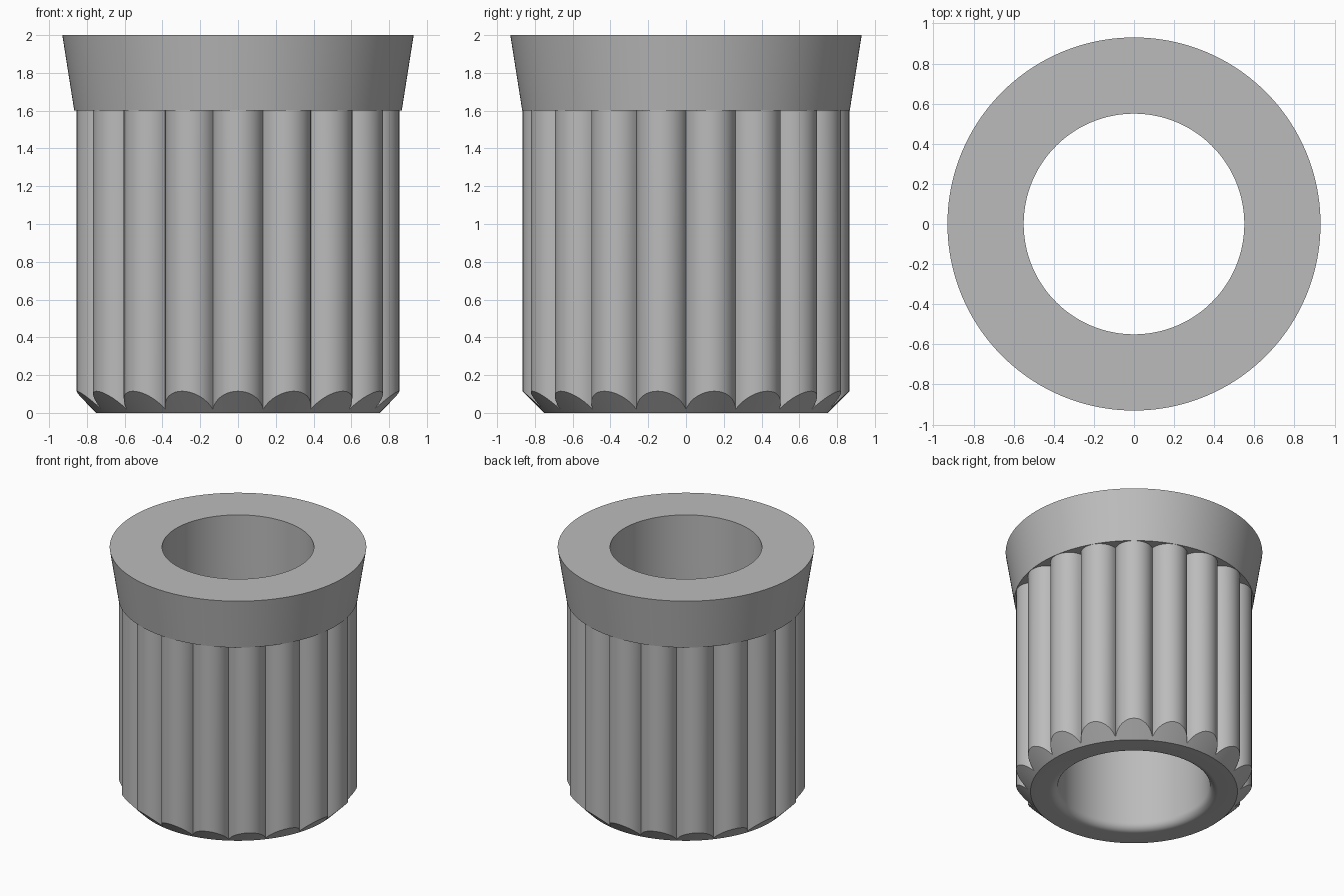
import bpy, bmesh
from math import sin, cos, pi, radians, sqrt, atan2, hypot

cube = bpy.data.objects.get("Cube")
if cube:
    bpy.data.objects.remove(cube, do_unlink=True)

FLUTES, STEPS = 18, 16            # lobes around the body, segments per lobe
LOBE_CENTRE, LOBE_R = 0.728, 0.137
BORE, FILLET = 0.55, 0.06
FOOT, SHOULDER, TOP = 0.75, 1.6, 2.0

grey = bpy.data.materials.new("plain grey")
grey.use_nodes = True
colour = (0.5, 0.5, 0.5, 1)
grey.diffuse_color = colour
grey.node_tree.nodes["Principled BSDF"].inputs["Base Color"].default_value = colour

# Fluted outline as (angle, radius): a ring of round lobes, one facing the front
half = pi / FLUTES
valley = LOBE_CENTRE * cos(half) + sqrt(LOBE_R**2 - (LOBE_CENTRE * sin(half))**2)
reach = atan2(valley * sin(half), valley * cos(half) - LOBE_CENTRE)
outline = []
for lobe in range(FLUTES):
    for k in range(STEPS):
        phi = reach * (2 * k / STEPS - 1)
        x, y = LOBE_CENTRE + LOBE_R * cos(phi), LOBE_R * sin(phi)
        outline.append((2 * half * lobe - pi / 2 + atan2(y, x), hypot(x, y)))


def circle(r, z):
    return [(r * cos(a), r * sin(a), z) for a, _ in outline]


def fluted(height):
    return [(r * cos(a), r * sin(a), height(r)) for a, r in outline]


def loft(name, rings):
    """Skin consecutive rings into one shell."""
    bm = bmesh.new()
    loops = [[bm.verts.new(p) for p in ring] for ring in rings]
    n = len(outline)
    for low, high in zip(loops, loops[1:]):
        for i in range(n):
            j = (i + 1) % n
            bm.faces.new((low[i], low[j], high[j], high[i]))
    mesh = bpy.data.meshes.new(name)
    bm.to_mesh(mesh)
    bm.free()
    mesh.materials.append(grey)
    obj = bpy.data.objects.new(name, mesh)
    bpy.context.collection.objects.link(obj)
    bpy.ops.object.select_all(action='DESELECT')
    obj.select_set(True)
    bpy.context.view_layer.objects.active = obj
    bpy.ops.object.shade_smooth_by_angle(angle=radians(30))
    return obj


# Body: bore wall, rounded bore mouth, foot, chamfer and flutes
mouth = [circle(BORE + FILLET * (1 - cos(t)), FILLET * (1 - sin(t)))
         for t in (pi / 2 * k / 8 for k in range(9))]
loft("fluted_body", [circle(BORE, SHOULDER)] + mouth + [
    circle(FOOT, 0),
    fluted(lambda r: r - FOOT),
    fluted(lambda r: SHOULDER),
])

# Flared collar: underside, sloping wall, flat top and upper bore
loft("flared_collar", [
    fluted(lambda r: SHOULDER),
    circle(0.867, SHOULDER),
    circle(0.93, TOP),
    circle(BORE, TOP),
    circle(BORE, SHOULDER),
])
